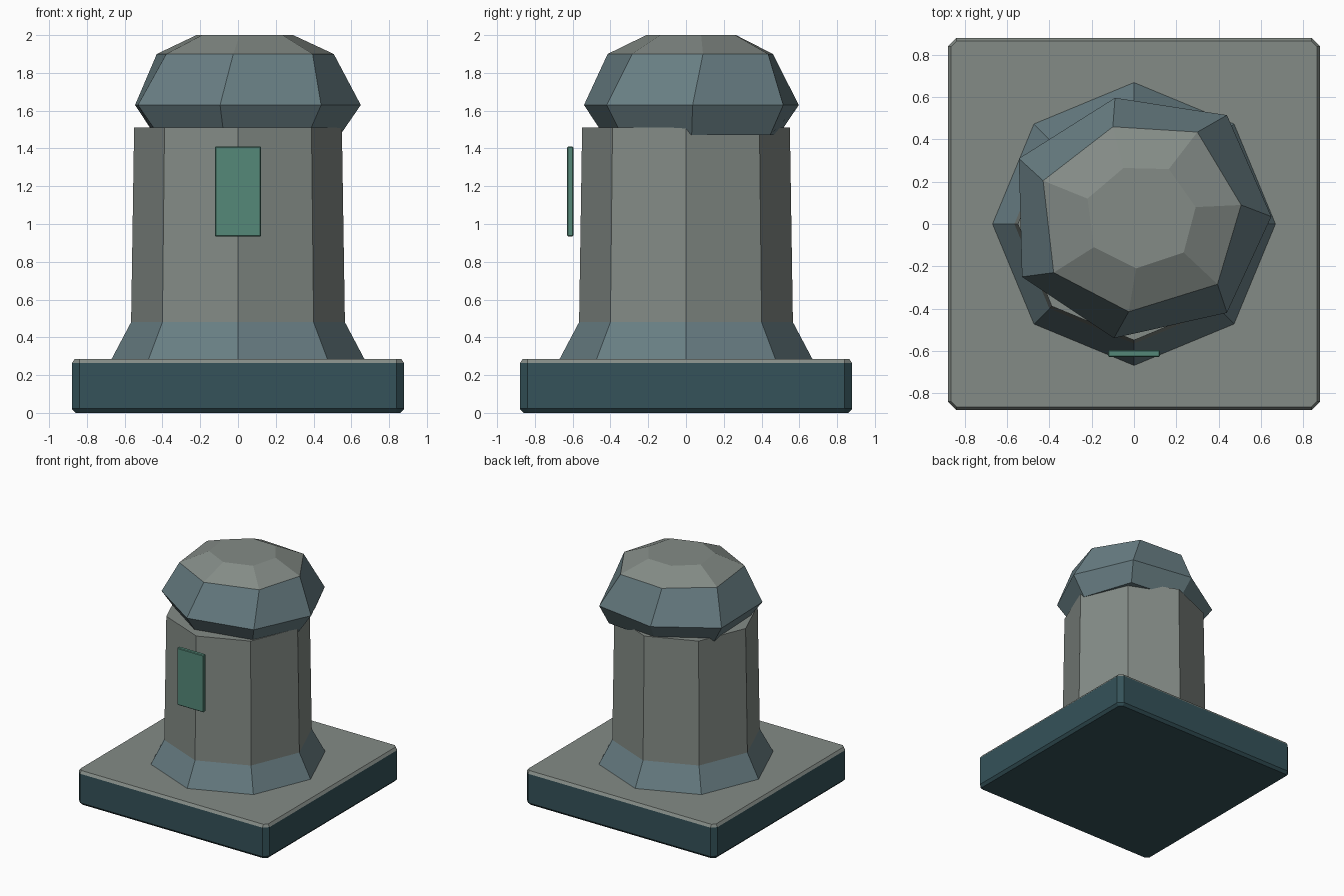
import bpy
import math

if "Cube" in bpy.data.objects:
    bpy.data.objects.remove(bpy.data.objects["Cube"])


def material(name, rgb):
    m = bpy.data.materials.new(name)
    m.diffuse_color = (*rgb, 1)
    m.use_nodes = True
    m.node_tree.nodes["Principled BSDF"].inputs["Base Color"].default_value = m.diffuse_color
    return m


GREY = material("pale_stone", (0.23, 0.26, 0.24))
BLUE = material("blue_stone", (0.14, 0.21, 0.23))
DARK = material("dark_stone", (0.035, 0.085, 0.1))
GREEN = material("green_panel", (0.09, 0.25, 0.19))


def loft(name, rings, bands, bottom, top):
    """Skin a stack of equal-length rings, one material per band."""
    n = len(rings[0])
    verts = [p for ring in rings for p in ring]
    faces = [tuple(reversed(range(n)))]
    mats = [bottom]
    for k, mat in enumerate(bands):
        for i in range(n):
            j = (i + 1) % n
            faces.append((k * n + i, k * n + j, (k + 1) * n + j, (k + 1) * n + i))
            mats.append(mat)
    faces.append(tuple(range((len(rings) - 1) * n, len(rings) * n)))
    mats.append(top)
    mesh = bpy.data.meshes.new(name)
    mesh.from_pydata(verts, [], faces)
    slots = list(dict.fromkeys(mats))
    for m in slots:
        mesh.materials.append(m)
    for poly, m in zip(mesh.polygons, mats):
        poly.material_index = slots.index(m)
    obj = bpy.data.objects.new(name, mesh)
    bpy.context.collection.objects.link(obj)
    return obj


def cut_square(h, cut, z):
    c = h - cut
    return [(h, -c, z), (h, c, z), (c, h, z), (-c, h, z),
            (-h, c, z), (-h, -c, z), (-c, -h, z), (c, -h, z)]


def octagon(r, z):
    return [(r * math.cos(i * math.pi / 4), r * math.sin(i * math.pi / 4), z)
            for i in range(8)]


# Chamfered square plinth
loft("plinth", [cut_square(0.86, 0.025, 0), cut_square(0.88, 0.04, 0.022),
                cut_square(0.88, 0.04, 0.263), cut_square(0.865, 0.025, 0.285)],
     [DARK, DARK, GREY], DARK, GREY)

# Eight-sided column with flared foot
loft("column", [octagon(0.672, 0.28), octagon(0.566, 0.48), octagon(0.55, 1.51)],
     [BLUE, GREY], BLUE, GREY)

# Rough seven-sided cap, set slightly off centre
cap = [
    (1.47, [(0.54, 0.03), (0.40, 0.445), (-0.06, 0.49), (-0.44, 0.26),
            (-0.42, -0.20), (-0.075, -0.435), (0.37, -0.34)]),
    (1.63, [(0.65, 0.035), (0.44, 0.515), (-0.09, 0.597), (-0.545, 0.31),
            (-0.53, -0.25), (-0.095, -0.54), (0.44, -0.42)]),
    (1.90, [(0.507, 0.09), (0.30, 0.435), (-0.10, 0.46), (-0.43, 0.205),
            (-0.38, -0.23), (-0.025, -0.415), (0.395, -0.285)]),
    (2.00, [(0.292, 0.08), (0.165, 0.26), (-0.05, 0.265), (-0.22, 0.12),
            (-0.19, -0.11), (0.01, -0.21), (0.235, -0.135)]),
]
loft("cap", [[(x, y, z) for x, y in pts] for z, pts in cap],
     [BLUE, BLUE, GREY], BLUE, GREY)

# Thin panel in front of the column
bpy.ops.mesh.primitive_cube_add(size=1, location=(0, -0.613, 1.172))
panel = bpy.context.object
panel.name = "front_panel"
panel.scale = (0.245, 0.033, 0.476)
bpy.ops.object.transform_apply(location=False, rotation=False, scale=True)
panel.data.materials.append(GREEN)
bevel = panel.modifiers.new("edge", "BEVEL")
bevel.width = 0.005
bevel.segments = 1
